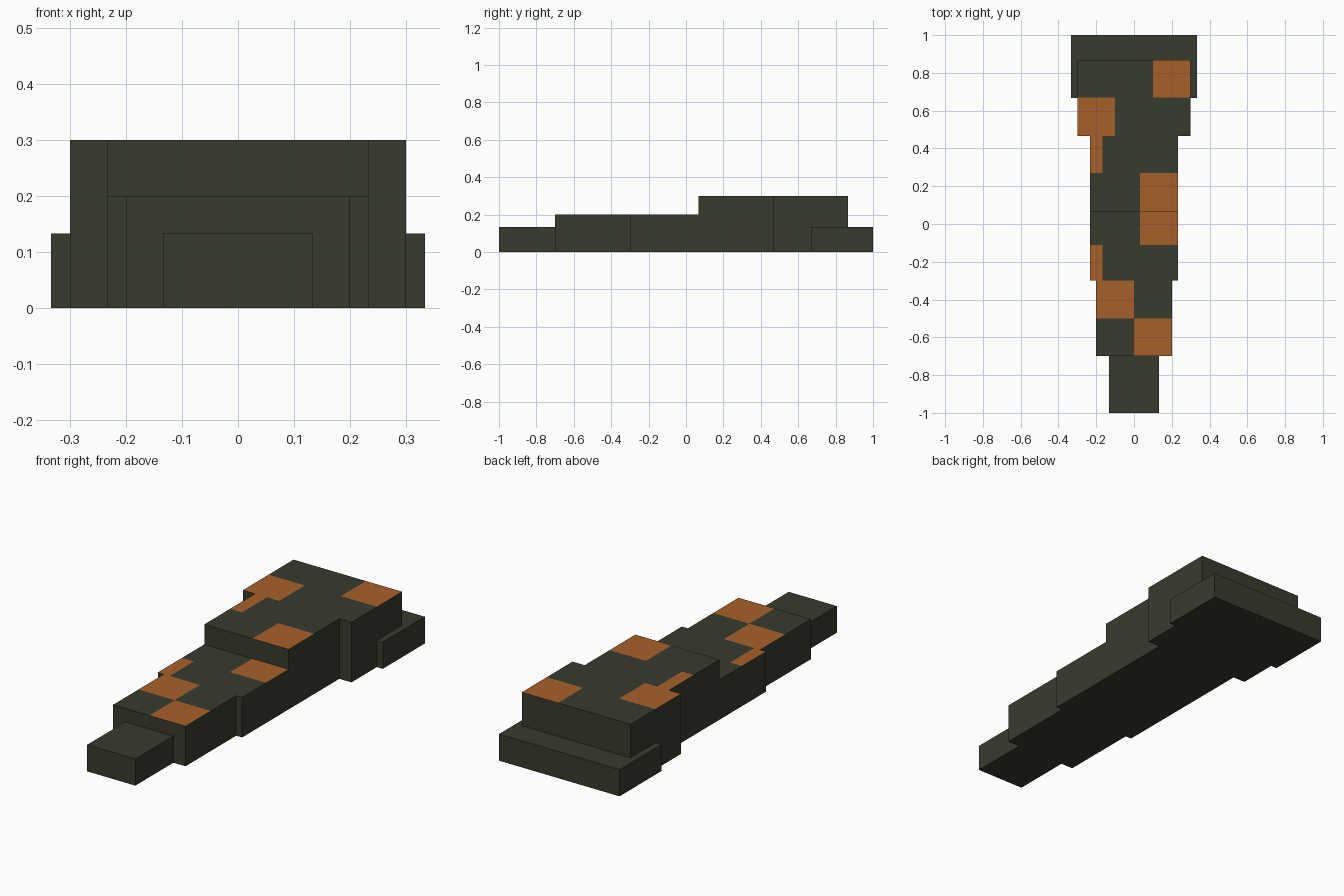
import bpy
import bmesh
from mathutils import Vector

cube = bpy.data.objects.get("Cube")
if cube:
    bpy.data.objects.remove(cube, do_unlink=True)


def make_material(name, colour):
    mat = bpy.data.materials.new(name)
    mat.use_nodes = True
    mat.diffuse_color = (*colour, 1)
    mat.node_tree.nodes["Principled BSDF"].inputs["Base Color"].default_value = (*colour, 1)
    return mat


dark = make_material("dark olive", (0.038, 0.044, 0.027))
rust = make_material("rust orange", (0.39, 0.117, 0.024))


def body(name, half_width, outline, patches=()):
    """Extrude a (y, z) side outline across x; cut rust patches into its top."""
    bm = bmesh.new()
    face = bm.faces.new([bm.verts.new((-half_width, y, z)) for y, z in outline])
    ext = bmesh.ops.extrude_face_region(bm, geom=[face])
    moved = [v for v in ext["geom"] if isinstance(v, bmesh.types.BMVert)]
    bmesh.ops.translate(bm, verts=moved, vec=(2 * half_width, 0, 0))
    bmesh.ops.recalc_face_normals(bm, faces=bm.faces[:])
    # Cut the upward faces along the patch borders
    for x0, x1, y0, y1 in patches:
        for axis, value in ((0, x0), (0, x1), (1, y0), (1, y1)):
            co, no = Vector(), Vector()
            co[axis], no[axis] = value, 1
            tops = [f for f in bm.faces if f.normal.z > 0.9]
            geom = tops + list({e for f in tops for e in f.edges})
            geom += list({v for f in tops for v in f.verts})
            bmesh.ops.bisect_plane(bm, geom=geom, dist=0.0001, plane_co=co, plane_no=no)
    bm.normal_update()
    for f in bm.faces:
        c = f.calc_center_median()
        inside = any(a < c.x < b and d < c.y < e for a, b, d, e in patches)
        f.material_index = int(f.normal.z > 0.9 and inside)
    mesh = bpy.data.meshes.new(name)
    bm.to_mesh(mesh)
    bm.free()
    mesh.materials.append(dark)
    mesh.materials.append(rust)
    bpy.context.collection.objects.link(bpy.data.objects.new(name, mesh))


def block(y0, y1, height):
    return [(y0, 0), (y1, 0), (y1, height), (y0, height)]


# Low wide foot at the back, and narrow tip at the front
body("rear_foot", 0.333, block(0.667, 1, 0.133))
body("front_tip", 0.133, block(-1, -0.7, 0.133))

# Tall rear block
body("rear_block", 0.3, block(0.467, 0.867, 0.3),
     [(0.1, 0.3, 0.67, 0.867), (-0.3, -0.1, 0.467, 0.67)])

# Stepped middle
body("stepped_middle", 0.233,
     [(-0.3, 0), (0.467, 0), (0.467, 0.3), (0.067, 0.3), (0.067, 0.2), (-0.3, 0.2)],
     [(-0.233, -0.167, 0.27, 0.467), (0.033, 0.233, -0.11, 0.27),
      (-0.233, -0.167, -0.3, -0.11)])

# Front block
body("front_block", 0.2, block(-0.7, -0.3, 0.2),
     [(-0.2, 0, -0.5, -0.3), (0, 0.2, -0.7, -0.5)])
